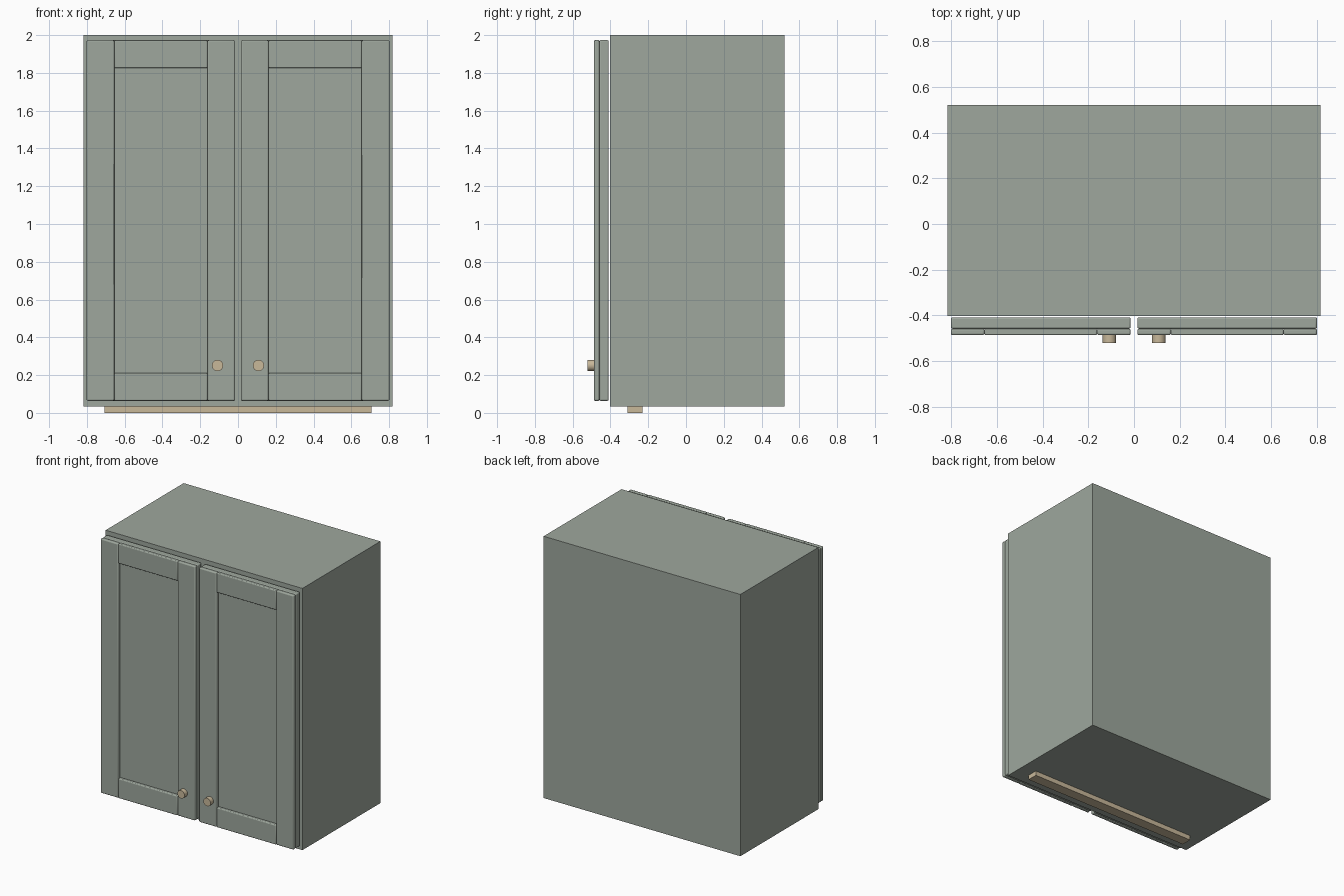
import bpy, math
from mathutils import Vector

if "Cube" in bpy.data.objects:
    bpy.data.objects.remove(bpy.data.objects["Cube"])


def material(name, color):
    m = bpy.data.materials.new(name)
    m.diffuse_color = (*color, 1)
    m.use_nodes = True
    m.node_tree.nodes["Principled BSDF"].inputs["Base Color"].default_value = m.diffuse_color
    return m


sage = material("sage_green_paint", (0.342, 0.386, 0.337))
wood = material("pale_wood", (0.578, 0.479, 0.323))


def box(name, lo, hi, mat, bevel=0.0):
    """Box between two corners, with optional rounded edges."""
    lo, hi = Vector(lo), Vector(hi)
    bpy.ops.mesh.primitive_cube_add(size=1, location=(lo + hi) / 2)
    ob = bpy.context.object
    ob.name = name
    ob.scale = hi - lo
    bpy.ops.object.transform_apply(location=False, rotation=False, scale=True)
    ob.data.materials.append(mat)
    if bevel:
        mod = ob.modifiers.new("round_edges", 'BEVEL')
        mod.width = bevel
        mod.segments = 3
        bpy.ops.object.shade_smooth_by_angle(angle=math.radians(35))
    return ob


# Carcass and the light rail beneath it
box("cabinet_body", (-0.817, -0.403, 0.035), (0.817, 0.522, 2.0), sage)
box("under_rail", (-0.708, -0.31, 0), (0.708, -0.23, 0.035), wood)

# Door layout
INNER, OUTER = 0.015, 0.802
BOTTOM, TOP = 0.064, 1.973
FRAME = 0.147
BACK, MID, FRONT = -0.409, -0.459, -0.487


def door_box(name, side, x0, x1, z0, z1, y0, y1, bevel):
    xs = sorted((side * x0, side * x1))
    box(name, (xs[0], y0, z0), (xs[1], y1, z1), sage, bevel)


for side, label in ((-1, "left"), (1, "right")):
    # Door slab
    door_box(label + "_door_panel", side, INNER, OUTER, BOTTOM, TOP, MID, BACK, 0.008)
    # Shaker frame: stiles and rails
    for part, a, b in (("inner_stile", INNER, INNER + FRAME),
                       ("outer_stile", OUTER - FRAME, OUTER)):
        door_box(f"{label}_{part}", side, a, b, BOTTOM, TOP, FRONT, MID, 0.008)
    for part, a, b in (("bottom_rail", BOTTOM, BOTTOM + FRAME),
                       ("top_rail", TOP - FRAME, TOP)):
        door_box(f"{label}_{part}", side, INNER + FRAME, OUTER - FRAME,
                 a, b, FRONT, MID, 0.006)
    # Round knob
    bpy.ops.mesh.primitive_cylinder_add(
        vertices=24, radius=0.03, depth=0.04,
        location=(side * 0.108, -0.502, 0.251), rotation=(math.pi / 2, 0, 0))
    knob = bpy.context.object
    knob.name = label + "_knob"
    knob.data.materials.append(wood)
    bpy.ops.object.shade_smooth_by_angle(angle=math.radians(35))
